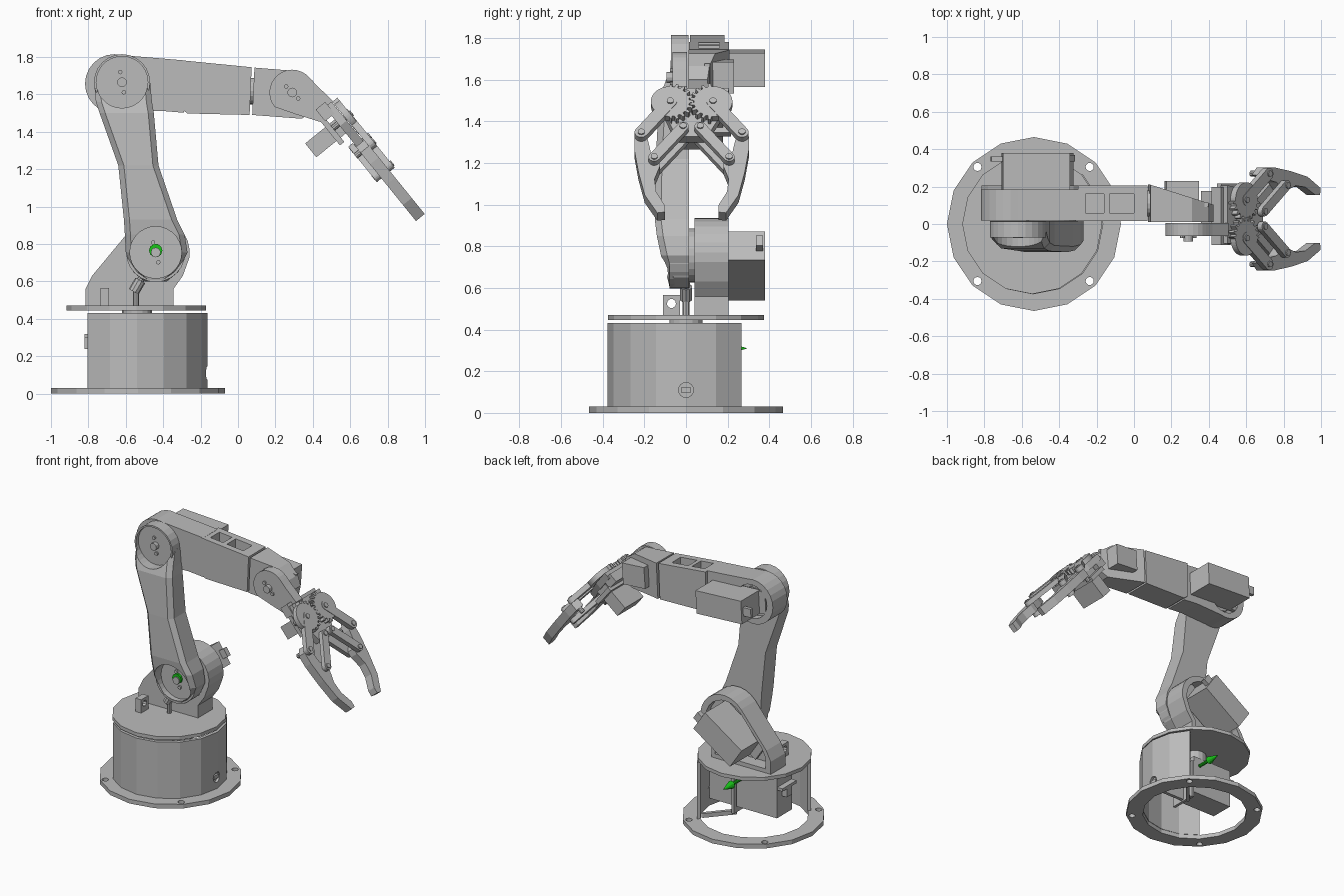
import bpy, bmesh, math
from mathutils import Matrix, Vector

if "Cube" in bpy.data.objects:
    bpy.data.objects.remove(bpy.data.objects["Cube"])

def material(name, rgb):
    m = bpy.data.materials.new(name)
    m.diffuse_color = (*rgb, 1)
    m.use_nodes = True
    m.node_tree.nodes["Principled BSDF"].inputs["Base Color"].default_value = m.diffuse_color
    return m

GREY = material("plain grey", (0.5, 0.5, 0.5))
GREEN = material("green", (0.01, 0.55, 0.01))

def frame(o, a, b, c):
    """Matrix taking local axes to a, b, c around origin o."""
    m = Matrix((a, b, c)).transposed().to_4x4()
    m.translation = o
    return m

XY = Matrix.Identity(4)
XZ = frame((0, 0, 0), (1, 0, 0), (0, 0, 1), (0, 1, 0))      # profile in x,z - depth in y
YZ = frame((0, 0, 0), (0, 1, 0), (0, 0, 1), (1, 0, 0))      # profile in y,z - depth in x
GRIP = frame((0.29, 0.027, 1.61), (0.63, 0, -0.777), (0, 1, 0), (0.777, 0, 0.63))

def finish(name, bm, mat=GREY):
    bmesh.ops.recalc_face_normals(bm, faces=bm.faces)
    me = bpy.data.meshes.new(name)
    bm.to_mesh(me)
    bm.free()
    ob = bpy.data.objects.new(name, me)
    bpy.context.collection.objects.link(ob)
    me.materials.append(mat)
    return ob

def loft(name, rings, mat=GREY):
    bm = bmesh.new()
    vs = [[bm.verts.new(p) for p in r] for r in rings]
    n = len(vs[0])
    for a, b in zip(vs, vs[1:]):
        for i in range(n):
            bm.faces.new((a[i], a[(i + 1) % n], b[(i + 1) % n], b[i]))
    bm.faces.new(vs[0])
    bm.faces.new(vs[-1])
    return finish(name, bm, mat)

def prism(name, pts, a, b, m=XY, mat=GREY):
    return loft(name, [[m @ Vector((p, q, h)) for p, q in pts] for h in (a, b)], mat)

def arc(cx, cy, r, n=24, a0=0, a1=360):
    full = abs(a1 - a0) == 360
    k = n if full else n + 1
    return [(cx + r * math.cos(math.radians(a0 + (a1 - a0) * i / n)),
             cy + r * math.sin(math.radians(a0 + (a1 - a0) * i / n))) for i in range(k)]

def rect(x0, x1, y0, y1):
    return [(x0, y0), (x1, y0), (x1, y1), (x0, y1)]

def capsule(p, q, r):
    t = math.degrees(math.atan2(q[1] - p[1], q[0] - p[0]))
    return arc(*p, r, 8, t + 90, t + 270) + arc(*q, r, 8, t - 90, t + 90)

def cut(ob, *cutters):
    for c in cutters:
        c.hide_render = True
        c.hide_viewport = True
        mod = ob.modifiers.new("cut", 'BOOLEAN')
        mod.operation, mod.solver, mod.object = 'DIFFERENCE', 'EXACT', c

def screws(name, cx, cz, y, tilt, gap):
    prism(name + "_screw", arc(cx, cz, 0.026, 12), y - 0.025, y + 0.01, XZ)
    for s in (-1, 1):
        a = math.radians(tilt)
        prism(name + "_pin", arc(cx + s * gap * math.cos(a), cz + s * gap * math.sin(a), 0.012, 8),
              y - 0.008, y + 0.01, XZ)

def servo(name, cx, cz, tilt, y0, y1, length, width):
    t = math.radians(tilt)
    m = frame((cx, 0, cz), (math.cos(t), 0, math.sin(t)), (-math.sin(t), 0, math.cos(t)), (0, 1, 0))
    l, w = length / 2, width / 2
    prism(name, rect(-l, l, -w, w), y0, y1, m)
    prism(name + "_ears", rect(-l - 0.05, l + 0.05, -w * 0.95, w * 0.95), y0 - 0.01, y0 + 0.015, m)
    return m

C = -0.54
# ---------- base ----------
flange = prism("base_flange", arc(C + 0.005, 0, 0.465, 16), 0, 0.03)
cut(flange, prism("flange_opening_cutter", arc(C, 0, 0.355, 16), -0.1, 0.1),
    *[prism("bolt_hole_cutter", arc(C + 0.003 + sx * 0.3, sy * 0.305, 0.022, 12), -0.1, 0.1)
      for sx in (-1, 1) for sy in (-1, 1)])
wall = prism("base_wall", arc(C, 0, 0.376, 8, -135, 45) + arc(C, 0, 0.352, 8, 45, -135), 0.03, 0.432)
cut(wall, prism("socket_cutter", arc(0, 0.11, 0.036, 16), C + 0.2, C + 0.5, YZ))
prism("socket_plate", arc(0, 0.11, 0.036, 16), C + 0.345, C + 0.355, YZ)
prism("power_socket", rect(-0.024, 0.024, 0.097, 0.123), C + 0.35, C + 0.368, YZ)
prism("base_servo", rect(-0.78, -0.46, -0.085, 0.085), 0.1, 0.38)
prism("base_servo_ears", rect(-0.82, -0.41, -0.08, 0.08), 0.3, 0.32)
prism("base_servo_plug", rect(-0.82, -0.78, -0.03, 0.03), 0.24, 0.3)
prism("servo_shaft", arc(C, 0, 0.08, 16), 0.37, 0.45)
# servo bracket reaching the wall
prism("bracket_upright", rect(-0.45, -0.43, -0.1, 0.1), 0.05, 0.33)
prism("bracket_foot", capsule((-0.43, 0.06), (-0.29, 0.22), 0.012), 0.03, 0.06)
prism("bracket_strut", capsule((-0.44, 0.0), (-0.2, -0.0), 0.012), 0.06, 0.32)
# ---------- green direction marks ----------
for nm, x, z, y0, y1 in (("base_arrow", -0.5, 0.31, 0.1, 0.29), ("shoulder_mark", -0.44, 0.765, -0.066, -0.04)):
    prism(nm + "_shaft", arc(x, z, 0.012 if y1 > 0 else 0.036, 10), y0, y1 - 0.08 if y1 > 0 else y1 - 0.01, XZ, GREEN)
loft("base_arrow_head", [[(x, y, z) for x, z in arc(-0.5, 0.31, r, 10)]
                         for r, y in ((0.028, 0.2), (0.002, 0.29))], GREEN)
# ---------- turntable ----------
prism("turntable", arc(C - 0.004, 0, 0.374, 16), 0.445, 0.47)
tab = prism("cable_tab", rect(-0.735, -0.69, -0.11, -0.03), 0.47, 0.565)
cut(tab, prism("tab_hole_cutter", arc(-0.07, 0.525, 0.022, 10), -0.9, -0.5, YZ))
prism("cable_post", arc(-0.545, 0, 0.016, 8), 0.46, 0.55)
t = math.radians(60)
TILT = frame((-0.54, 0, 0.575), (math.sin(t), 0, -math.cos(t)), (0, 1, 0), (math.cos(t), 0, math.sin(t)))
prism("cable_plug", arc(0, 0, 0.03, 10), -0.035, 0.035, TILT)
prism("cable_neck", arc(0, 0, 0.02, 10), 0.03, 0.06, TILT)
# ---------- shoulder ----------
SX, SZ, EX, EZ = -0.44, 0.755, -0.62, 1.665
housing_pts = ([(-0.345, 0.465), (-0.345, 0.56), (-0.295, 0.63)] + arc(SX, SZ, 0.182, 10, -10, 140)
               + [(-0.78, 0.63), (-0.815, 0.56), (-0.815, 0.465)])
housing = prism("shoulder_housing", housing_pts, 0.04, 0.205, XZ)
mx, mz = -0.53, 0.69
cut(housing, prism("housing_recess_cutter",
                   [(mx + (x - mx) * 0.85, mz + (z - mz) * 0.85) for x, z in housing_pts], 0.11, 0.4, XZ))
m = servo("shoulder_servo", -0.515, 0.705, 34, 0.14, 0.38, 0.35, 0.165)
prism("shoulder_servo_plug", rect(0.175, 0.22, -0.03, 0.03), 0.335, 0.37, m)
prism("shoulder_hub", arc(SX, SZ, 0.13), -0.01, 0.05, XZ)
# ---------- upright link ----------
sections = [(0.6, -0.5, -0.38, -0.078), (0.65, -0.56, -0.32, -0.09), (0.755, -0.6, -0.27, -0.12),
            (0.85, -0.605, -0.285, -0.14), (0.93, -0.61, -0.325, -0.15), (1.22, -0.64, -0.425, -0.145),
            (1.5, -0.74, -0.45, -0.13), (1.56, -0.76, -0.46, -0.11), (1.67, -0.77, -0.47, -0.07)]
link = loft("upright_link", [[(a, 0.015, z), (b, 0.015, z), (b, y + 0.03, z), (b - 0.03, y, z),
                              (a + 0.03, y, z), (a, y + 0.03, z)] for z, a, b, y in sections])
elbow_end = prism("link_elbow_end", arc(EX, EZ, 0.15), -0.071, 0.013, XZ)
base_end = prism("link_shoulder_end", arc(SX, SZ, 0.158), -0.08, 0.013, XZ)
cups = [prism("hub_cup_cutter", arc(x, z, 0.138, 28), -0.4, -0.045, XZ) for x, z in ((SX, SZ), (EX, EZ))]
for ob in (link, elbow_end, base_end):
    cut(ob, *cups)
screws("elbow", EX, EZ, -0.05, 100, 0.055)
screws("shoulder", SX, SZ, -0.05, 105, 0.055)
# ---------- forearm ----------
elbow = prism("forearm_elbow", arc(-0.66, 1.657, 0.158, 14, 75, 285)
              + [(-0.41, 1.512), (-0.29, 1.502), (-0.29, 1.782)], 0.02, 0.185, XZ)
cut(elbow, prism("elbow_recess_cutter", arc(EX - 0.03, 1.657, 0.12, 20), 0.13, 0.4, XZ))
arm = prism("forearm_box", [(-0.3, 1.782), (0.073, 1.745), (0.062, 1.49), (-0.27, 1.498), (-0.3, 1.52)],
            0.015, 0.207, XZ)
cut(arm, prism("forearm_slot_cutter", rect(-0.26, -0.16, 0.06, 0.16), 1.7, 2.0),
    prism("forearm_slot_cutter", rect(-0.13, 0.0, 0.06, 0.16), 1.64, 2.0))
prism("elbow_disc", arc(EX - 0.03, 1.657, 0.09, 20), 0.12, 0.15, XZ)
m = servo("elbow_servo", -0.525, 1.655, -3, 0.165, 0.38, 0.36, 0.163)
prism("elbow_servo_plug", rect(-0.24, -0.18, -0.03, 0.03), 0.335, 0.36, m)
prism("forearm_shaft", arc(0.11, 1.617, 0.07, 16), 0.05, 0.1, YZ)
# ---------- wrist housing, tapering towards the wrist ----------
prof = [(0.088, 1.743), (0.31, 1.725), (0.395, 1.665), (0.425, 1.6), (0.4, 1.51), (0.34, 1.47), (0.076, 1.49)]
loft("wrist_housing", [[(x, 0.012, z) for x, z in prof],
                       [(x, 0.21 - 0.32 * max(0, x - 0.09), z) for x, z in prof]])
servo("wrist_servo", 0.255, 1.615, -4, 0.1, 0.23, 0.175, 0.15)
# ---------- wrist link and gripper plate (gripper frame) ----------
side = prism("wrist_link", arc(0, 0, 0.122, 14, 90, 270) + [(0.1, -0.06), (0.22, 0.02), (0.22, 0.1), (0.17, 0.14), (0.05, 0.125)],
             -0.065, 0.005, GRIP @ frame((0, -0.027, 0), (1, 0, 0), (0, 0, 1), (0, 1, 0)))
screws("wrist", 0.29, 1.61, -0.068, 135, 0.045)
prism("gripper_bracket", rect(0.15, 0.23, -0.14, 0.17), 0.04, 0.105, GRIP)
prism("gripper_plate", [(0.17, -0.13), (0.17, 0.18), (0.3, 0.16), (0.47, 0.075), (0.47, -0.075), (0.3, -0.14)],
      0.085, 0.132, GRIP)
prism("gripper_servo_ears", rect(0.22, 0.38, -0.1, 0.19), 0.02, 0.05, GRIP)
prism("gripper_servo", rect(0.255, 0.35, -0.06, 0.15), -0.118, 0.09, GRIP)

# ---------- gears, links and fingers ----------
def gear(u, v, s):
    pts, n = [], 20
    for k in range(n):
        for f, r in ((-0.3, 0.092), (-0.16, 0.112), (0.16, 0.112), (0.3, 0.092)):
            a = 2 * math.pi * (k + f + (0.5 if s > 0 else 0)) / n
            # teeth only on the half facing the other gear
            inner = -s * math.sin(a + 0.0) > -0.05
            r = r if inner else 0.093
            pts.append((u + r * math.cos(a), v + r * math.sin(a)))
    return pts

finger = [(0.44, 0.235), (0.48, 0.275), (0.56, 0.275), (0.70, 0.255), (0.84, 0.225), (0.95, 0.165),
          (0.945, 0.128), (0.905, 0.128), (0.82, 0.17), (0.74, 0.178), (0.66, 0.152), (0.62, 0.155),
          (0.58, 0.195), (0.5, 0.21)]
for s, nm in ((-1, "right"), (1, "left")):
    hub, knuckle = (0.285, s * 0.1025), (0.477, s * 0.242)
    root, mid = (0.44, s * 0.041), (0.63, s * 0.18)
    prism(nm + "_gear", gear(*hub, s), 0.135, 0.17, GRIP)
    prism(nm + "_gear_arm", capsule(hub, knuckle, 0.032), 0.137, 0.173, GRIP)
    for a, b in ((0.14, 0.173), (0.05, 0.082)):
        prism(nm + "_link", capsule(root, mid, 0.027), a, b, GRIP)
    prism(nm + "_finger", [(u, s * v) for u, v in finger], 0.081, 0.141, GRIP)
    for p in (hub, knuckle, root, mid):
        prism(nm + "_pivot", arc(*p, 0.017, 10), 0.048, 0.18, GRIP)
